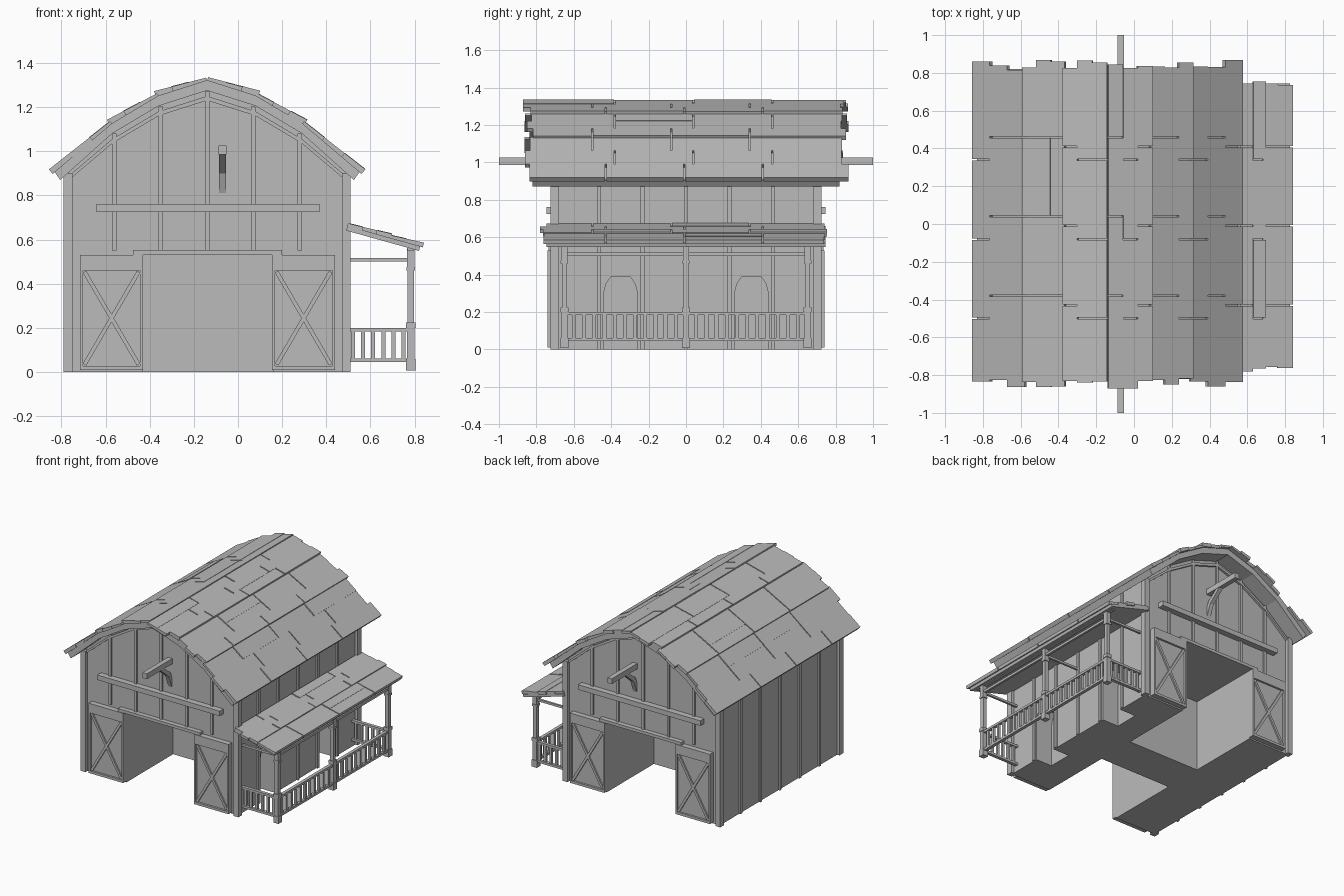
import bpy, bmesh, math, random
from mathutils import Vector

random.seed(4)
if "Cube" in bpy.data.objects:
    bpy.data.objects.remove(bpy.data.objects["Cube"])

grey = bpy.data.materials.new("plain_grey")
grey.use_nodes = True
COL = (0.5, 0.5, 0.5, 1)
grey.diffuse_color = COL
grey.node_tree.nodes["Principled BSDF"].inputs["Base Color"].default_value = COL

CX = -0.14          # barn centre line
WALL, GABLE = 0.63, 0.70


def finish(name, bm):
    bmesh.ops.recalc_face_normals(bm, faces=bm.faces)
    me = bpy.data.meshes.new(name)
    bm.to_mesh(me)
    bm.free()
    me.materials.append(grey)
    ob = bpy.data.objects.new(name, me)
    bpy.context.collection.objects.link(ob)
    return ob


def add_prism(bm, pts, lo, hi, axis="y"):
    """Extrude an outline: (x, z) along y, or (y, z) along x."""
    def place(p, t):
        return (p[0], t, p[1]) if axis == "y" else (t, p[0], p[1])
    a = [bm.verts.new(place(p, lo)) for p in pts]
    b = [bm.verts.new(place(p, hi)) for p in pts]
    bm.faces.new(a)
    bm.faces.new(b[::-1])
    for i in range(len(pts)):
        j = (i + 1) % len(pts)
        bm.faces.new((a[i], a[j], b[j], b[i]))


def add_box(bm, x0, x1, y0, y1, z0, z1):
    add_prism(bm, [(x0, z0), (x1, z0), (x1, z1), (x0, z1)], min(y0, y1), max(y0, y1))


def strip(a, b, below, above):
    """Outline of a bar from a to b, with thickness on either side of the line."""
    a, b = Vector(a), Vector(b)
    d = (b - a).normalized()
    n = Vector((-d.y, d.x))
    return [a - n * below, b - n * below, b + n * above, a + n * above]


def both_ends(name, build):
    """Build a part on the front (s=-1) and back (s=1)."""
    for s, label in ((-1, "front"), (1, "back")):
        bm = bmesh.new()
        build(bm, s)
        finish(label + "_" + name, bm)


# roof line, half profile from the ridge outwards, then mirrored
half = [(0, 1.32), (0.22, 1.25), (0.43, 1.125), (0.69, 0.905)]
line = [(CX - d, z) for d, z in half[::-1]] + [(CX + d, z) for d, z in half[1:]]


def roof_z(x):
    for (xa, za), (xb, zb) in zip(line, line[1:]):
        if xa <= x <= xb:
            return za + (zb - za) * (x - xa) / (xb - xa)


# solid barn body
bm = bmesh.new()
L, R = CX - WALL, CX + WALL
top = [(x, roof_z(x) - 0.03) for x in [L] + [p[0] for p in line[1:-1]] + [R]]
add_prism(bm, [(L, 0)] + top + [(R, 0)], -GABLE, GABLE)
body = finish("barn_body", bm)

# recesses: a deep bay at each end and two arched openings beside the porch
bm = bmesh.new()
for s in (-1, 1):
    add_box(bm, -0.43, 0.16, s * 0.15, s * 0.9, -0.1, 0.53)
    c = s * 0.35
    arch = [(-0.09, -0.1), (0.09, -0.1), (0.09, 0.3), (0.078, 0.35), (0.05, 0.39),
            (-0.05, 0.39), (-0.078, 0.35), (-0.09, 0.3)]
    add_prism(bm, [(c + y, z) for y, z in arch], R - 0.13, R + 0.1, "x")
cutter = finish("opening_cutter", bm)
cutter.hide_render = True
cutter.hide_viewport = True
cut = body.modifiers.new("openings", "BOOLEAN")
cut.object = cutter
cut.solver = "EXACT"

# roof deck
bm = bmesh.new()
under = [(CX - 0.665, 0.87)] + [(x, z - 0.045) for x, z in line[1:-1]] + [(CX + 0.665, 0.87)]
add_prism(bm, line + under[::-1], -0.82, 0.82)
finish("roof_deck", bm)


def shingle_rows(bm, a, b, rows, ymin, ymax, step):
    """Rows of boards from the high point a to the low point b with staggered joints."""
    a, b = Vector(a), Vector(b)
    d = (b - a).normalized()
    n = Vector((-d.y, d.x))
    n = n if n.y > 0 else -n
    b = b + d * 0.012
    for r in range(rows):
        p, q = a.lerp(b, r / rows), a.lerp(b, (r + 1) / rows)
        hp, hq = 0.014 + step * r / rows, 0.014 + step * (r + 1) / rows
        shift = random.choice((-0.08, -0.01, 0.04))
        cuts = [-random.uniform(ymin, ymax)] + [k * 0.42 + shift for k in (-1, 0, 1)]
        cuts.append(random.uniform(ymin, ymax))
        for y0, y1 in zip(cuts, cuts[1:]):
            lift = n * random.choice((0, 0, 0.002))
            add_prism(bm, [p, q, q + n * hq + lift, p + n * hp + lift],
                      y0 + 0.004, y1 - 0.004)


# main roof shingles
bm = bmesh.new()
for side in (-1, 1):
    for (da, za), (db, zb) in zip(half, half[1:]):
        shingle_rows(bm, (CX + side * da, za), (CX + side * db, zb), 3, 0.82, 0.875, 0.013)
finish("roof_shingles", bm)


# gable battens and trim under the roof
def gable_trim(bm, s):
    for k in range(-2, 3):
        x = CX + k * 0.21
        add_box(bm, x - 0.01, x + 0.01, s * (GABLE - 0.01), s * 0.712, 0.55, roof_z(x) - 0.05)
    pts = [(x, z - 0.04) for x, z in top]
    low = [(x, z - 0.02) for x, z in pts]
    add_prism(bm, pts + low[::-1], s * (GABLE - 0.01), s * 0.716)


both_ends("gable_trim", gable_trim)


# sliding doors with frame and cross bracing
def doors(bm, s):
    for x0, x1 in ((-0.715, -0.43), (0.155, 0.44)):
        add_box(bm, x0, x1, s * 0.698, s * 0.725, 0.01, 0.53)
        f, z0, z1 = s * 0.74, 0.01, 0.53
        add_box(bm, x0, x0 + 0.013, s * 0.72, f, z0, z1)
        add_box(bm, x1 - 0.013, x1, s * 0.72, f, z0, z1)
        add_box(bm, x0 + 0.013, x1 - 0.013, s * 0.72, f, 0.46, z1)
        add_box(bm, x0 + 0.013, x1 - 0.013, s * 0.72, f, z0, 0.028)
        for u, v in ((x0, x1), (x1, x0)):
            e = 0.02 if u < v else -0.02
            add_prism(bm, strip((u + e, 0.034), (v - e, 0.454), 0.009, 0.009),
                      s * 0.72, s * 0.736)


both_ends("doors", doors)


def rails(bm, s):
    add_box(bm, -0.475, 0.2, s * 0.69, s * 0.735, 0.53, 0.552)
    add_box(bm, -0.64, 0.37, s * 0.69, s * 0.745, 0.725, 0.762)


both_ends("door_track_and_beam", rails)


# hoist beam with angled brace
def hoist(bm, s):
    add_box(bm, -0.088, -0.052, s * 0.69, s * 1.0, 0.985, 1.025)
    path = [(0.70, 0.81), (0.735, 0.9), (0.84, 0.99)]
    outline = path + [(0.80, 0.99), (0.715, 0.925), (0.69, 0.85)]
    add_prism(bm, [(s * y, z) for y, z in outline], -0.085, -0.055, "x")


both_ends("hoist", hoist)

# corner posts and side wall battens
bm = bmesh.new()
for side in (-1, 1):
    wx = CX + side * WALL
    for s in (-1, 1):
        xs = sorted((wx + side * 0.02, wx - side * 0.02))
        add_box(bm, xs[0], xs[1], s * 0.68, s * 0.725, 0, 0.9)
    for k in range(-2, 3):
        xs = sorted((wx + side * 0.012, wx - side * 0.01))
        add_box(bm, xs[0], xs[1], k * 0.232 - 0.01, k * 0.232 + 0.01, 0, 0.9)
finish("corner_posts_and_battens", bm)

# porch roof
hi, lo = (0.495, 0.66), (0.825, 0.568)
mid = (0.68, 0.608)
bm = bmesh.new()
add_prism(bm, strip(hi, lo, 0.02, 0), -0.745, 0.745)
finish("porch_roof_deck", bm)
bm = bmesh.new()
shingle_rows(bm, hi, mid, 3, 0.72, 0.785, 0.008)
shingle_rows(bm, mid, lo, 2, 0.73, 0.785, 0.008)
finish("porch_shingles", bm)

# porch posts with wider base and cap
PX = 0.782
bm = bmesh.new()
for y in (-0.65, 0, 0.65):
    for w, z0, z1 in ((0.021, 0.008, 0.06), (0.017, 0.06, 0.2), (0.021, 0.2, 0.225),
                      (0.014, 0.225, 0.46), (0.02, 0.46, 0.475), (0.017, 0.475, 0.56)):
        add_box(bm, PX - w, PX + w, y - w, y + w, z0, z1)
finish("porch_posts", bm)

# porch beams
bm = bmesh.new()
add_box(bm, PX - 0.015, PX + 0.015, -0.71, 0.71, 0.55, 0.572)
add_box(bm, PX - 0.008, PX + 0.008, -0.65, 0.65, 0.5, 0.518)
for y in (-0.65, 0, 0.65):
    add_box(bm, R, PX, y - 0.008, y + 0.008, 0.5, 0.516)
finish("porch_beams", bm)

# porch railing: long side and both ends
bm = bmesh.new()
for z0, z1 in ((0.045, 0.062), (0.183, 0.2)):
    add_box(bm, PX - 0.012, PX + 0.012, -0.65, 0.65, z0, z1)
    for s in (-1, 1):
        add_box(bm, R, PX - 0.012, s * 0.638, s * 0.662, z0, z1)
for i in range(-11, 12):
    if i:
        y = i * 0.0545
        add_box(bm, PX - 0.008, PX + 0.008, y - 0.01, y + 0.01, 0.062, 0.183)
for s in (-1, 1):
    for i in range(6):
        x = 0.52 + i * 0.046
        add_box(bm, x - 0.009, x + 0.009, s * 0.642, s * 0.658, 0.062, 0.183)
finish("porch_railing", bm)
